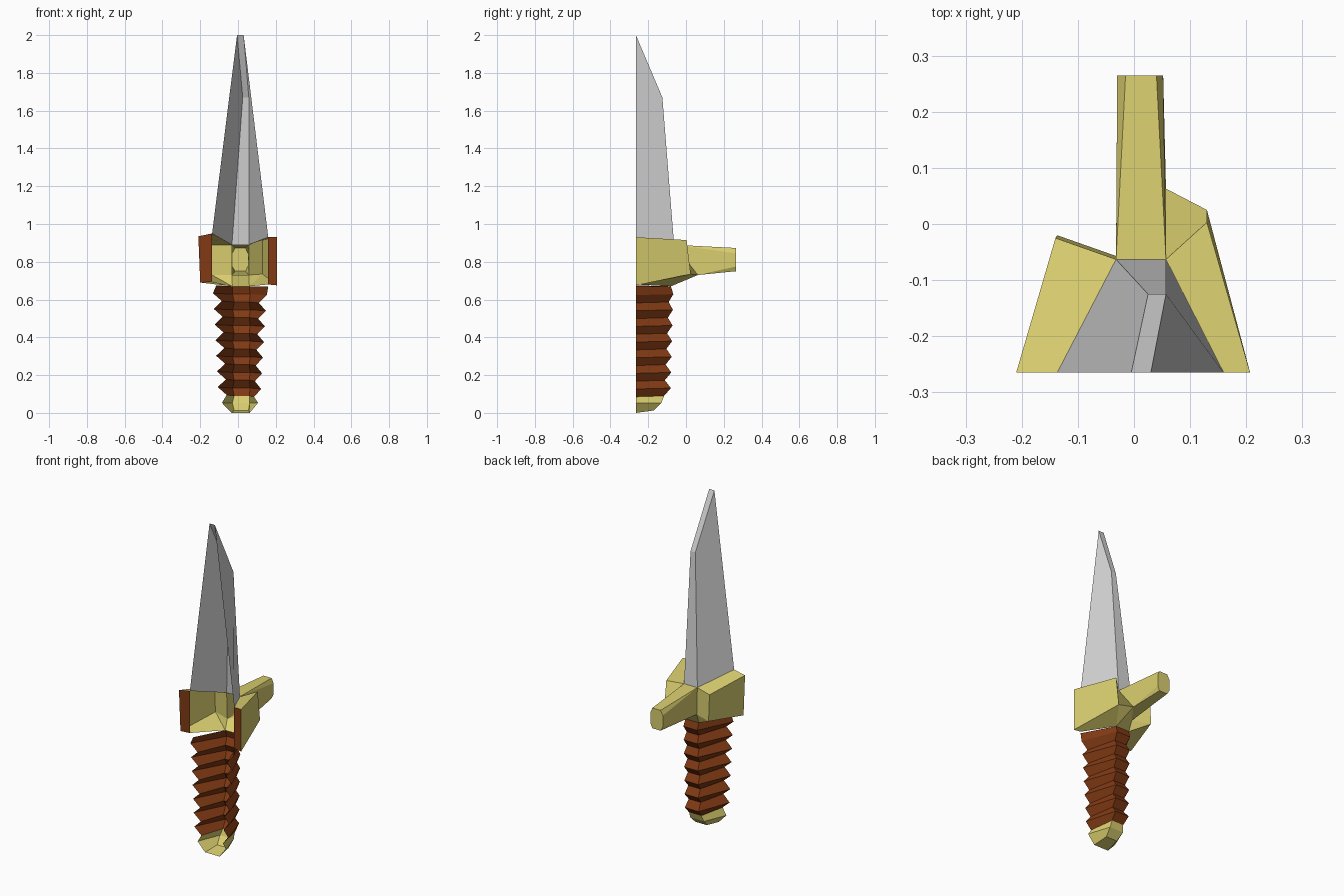
import bpy

cube = bpy.data.objects.get("Cube")
if cube:
    bpy.data.objects.remove(cube)

FRONT = -0.265  # plane of the open front


def material(name, rgb):
    m = bpy.data.materials.new(name)
    m.use_nodes = True
    colour = (*rgb, 1)
    m.diffuse_color = colour
    m.node_tree.nodes["Principled BSDF"].inputs["Base Color"].default_value = colour
    return m


STEEL = material("steel grey", (0.66, 0.66, 0.66))
BRASS = material("pale brass", (0.70, 0.62, 0.16))
LEATHER = material("brown leather", (0.22, 0.042, 0.007))


def build(name, mat, polygons):
    """Make one flat-shaded object from point polygons, sharing equal points."""
    index, faces = {}, []
    for poly in polygons:
        face = []
        for p in poly:
            i = index.setdefault(tuple(p), len(index))
            if i not in face:
                face.append(i)
        faces.append(face)
    mesh = bpy.data.meshes.new(name)
    mesh.from_pydata(list(index), [], faces)
    mesh.materials.append(mat)
    obj = bpy.data.objects.new(name, mesh)
    bpy.context.collection.objects.link(obj)
    return obj


def loft(upper, lower, closed=False):
    """Quads between two matching rings, facing outward."""
    n = len(upper)
    return [(upper[i], upper[(i + 1) % n], lower[(i + 1) % n], lower[i])
            for i in range(n if closed else n - 1)]


def half_ring(left, right, back_left, back_right, back_y, z, tilt=0.0):
    """Open half section: left edge, two back corners, right edge."""
    return [(left, FRONT, z + tilt), (back_left, back_y, z),
            (back_right, back_y, z), (right, FRONT, z - tilt)]


# Blade: two slanted sides, a narrow spine and a clipped tip
tip = [(-0.005, FRONT, 2.0), (0.025, -0.125, 1.67),
       (0.057, -0.125, 1.67), (0.03, FRONT, 2.0)]
base = [(-0.137, FRONT, 0.95), (-0.032, -0.063, 0.89),
        (0.057, -0.063, 0.89), (0.16, FRONT, 0.93)]
build("blade", STEEL, loft(tip, base) + [(tip[0], tip[3], tip[2], tip[1])])

# Guard: outer walls with the middle left open for the post
top = [(-0.21, FRONT, 0.935), (-0.14, -0.025, 0.89), base[1],
       base[2], (0.13, 0.003, 0.915), (0.207, FRONT, 0.93)]
low = [(-0.2, FRONT, 0.69), (-0.137, -0.02, 0.73), (-0.032, -0.057, 0.73),
       (0.057, 0.063, 0.73), (0.13, 0.025, 0.735), (0.207, FRONT, 0.675)]
hole = [(-0.137, FRONT, 0.695), (-0.03, -0.08, 0.67),
        (0.06, -0.08, 0.67), (0.16, FRONT, 0.68)]
walls = loft(top, low)
del walls[2]
top_faces = [(top[0], base[0], base[1], top[1]),
             (base[3], top[5], top[4], base[2])]
low_faces = [(low[0], low[1], hole[1], hole[0]), (low[1], low[2], hole[1]),
             (low[2], low[3], hole[2], hole[1]), (low[3], low[4], hole[2]),
             (low[4], low[5], hole[3], hole[2])]
build("guard", BRASS, walls + top_faces + low_faces)

# Flat front strips on both wings of the guard
build("guard_front_strips", LEATHER, [
    (top[0], low[0], hole[0], base[0]),
    (base[3], hole[3], low[5], top[5])])

# Post: square root growing into a capped octagonal end
root = [top[2], top[3], top[3], low[3], low[3], low[2], low[2], top[2]]
end = [(x, 0.265, z) for x, z in (
    (-0.015, 0.873), (0.04, 0.873), (0.052, 0.845), (0.052, 0.775),
    (0.04, 0.75), (-0.015, 0.75), (-0.03, 0.775), (-0.03, 0.845))]
build("guard_post", BRASS, loft(root, end, closed=True) + [end])

# Grip: alternating wide and narrow rings, tapering downward
STEPS = 14
rings = []
for i in range(STEPS + 1):
    t = i / STEPS
    z = 0.67 - 0.58 * t
    if i % 2:
        ring = half_ring(-0.135 + 0.03 * t, 0.155 - 0.035 * t,
                         -0.028, 0.064, -0.066 - 0.015 * t, z, 0.005)
    else:
        ring = half_ring(-0.09 + 0.03 * t, 0.115 - 0.03 * t,
                         -0.02, 0.06, -0.088 - 0.028 * t, z, 0.005)
    rings.append(ring)
rings[0] = [(-0.115, FRONT, 0.675), hole[1], hole[2], (0.16, FRONT, 0.67)]
grip = []
for upper, lower in zip(rings, rings[1:]):
    grip += loft(upper, lower)
build("grip", LEATHER, grip)

# Pommel: faceted knob, closed underneath
collar = rings[-1]
belly = half_ring(-0.085, 0.106, -0.03, 0.062, -0.13, 0.053)
foot = [(-0.035, FRONT, 0.0), (-0.02, -0.17, 0.013),
        (0.055, -0.17, 0.013), (0.062, FRONT, 0.0)]
build("pommel", BRASS, loft(collar, belly) + loft(belly, foot) + [foot])
